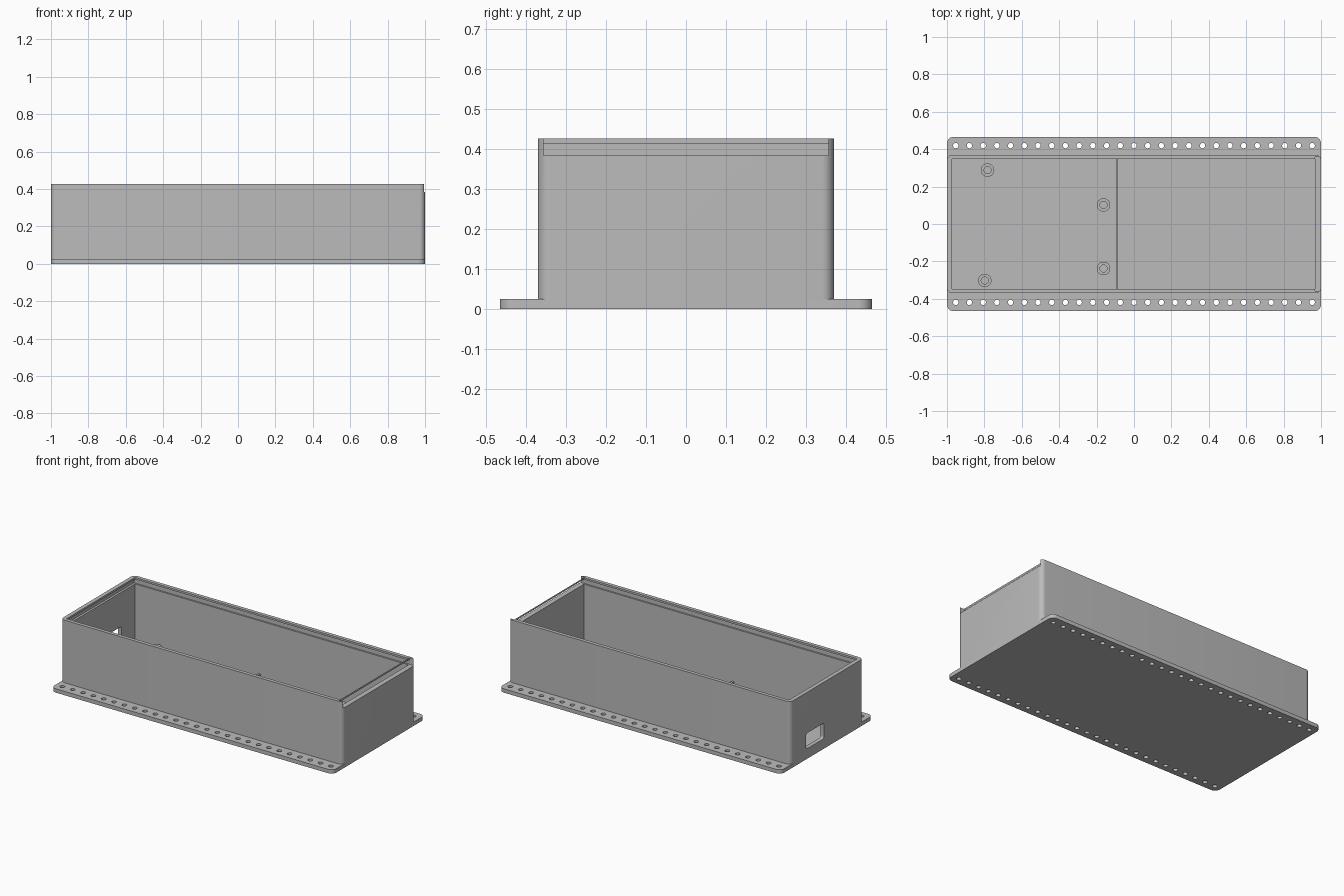
import bpy, bmesh, math
from mathutils import Matrix, Vector

if "Cube" in bpy.data.objects:
    bpy.data.objects.remove(bpy.data.objects["Cube"])

grey = bpy.data.materials.new("plain grey")
grey.use_nodes = True
grey.diffuse_color = (0.5, 0.5, 0.5, 1)
grey.node_tree.nodes["Principled BSDF"].inputs["Base Color"].default_value = (0.5, 0.5, 0.5, 1)

FLOOR = 0.025      # top of the base plate
TOP = 0.427        # rim height
WALL_Y = 0.37      # outer half width of the walls
INNER_Y = 0.347    # inner half width of the walls
LEDGE = 0.385      # bottom of the lid groove


def make_object(name, bm):
    bmesh.ops.recalc_face_normals(bm, faces=bm.faces)
    mesh = bpy.data.meshes.new(name)
    bm.to_mesh(mesh)
    bm.free()
    mesh.materials.append(grey)
    obj = bpy.data.objects.new(name, mesh)
    bpy.context.collection.objects.link(obj)
    return obj


def add_box(bm, low, high):
    low, high = Vector(low), Vector(high)
    matrix = Matrix.Translation((low + high) / 2) @ Matrix.Diagonal((*(high - low), 1))
    bmesh.ops.create_cube(bm, size=1, matrix=matrix)


def box(name, low, high):
    bm = bmesh.new()
    add_box(bm, low, high)
    return make_object(name, bm)


def cylinders(name, centres, radius, z0, z1, sides=24):
    bm = bmesh.new()
    for x, y in centres:
        bmesh.ops.create_cone(bm, cap_ends=True, segments=sides, radius1=radius, radius2=radius,
                              depth=z1 - z0, matrix=Matrix.Translation((x, y, (z0 + z1) / 2)))
    return make_object(name, bm)


def rounded_slab(name, half_x, half_y, radius, z0, z1, steps=8):
    """Upright prism with rounded vertical corners."""
    bm = bmesh.new()
    ring = []
    for i, (sx, sy) in enumerate([(1, 1), (-1, 1), (-1, -1), (1, -1)]):
        for k in range(steps + 1):
            a = (i + k / steps) * math.pi / 2
            ring.append(bm.verts.new((sx * (half_x - radius) + radius * math.cos(a),
                                      sy * (half_y - radius) + radius * math.sin(a), z0)))
    base = bm.faces.new(ring)
    top = bmesh.ops.extrude_face_region(bm, geom=[base])["geom"]
    bmesh.ops.translate(bm, vec=(0, 0, z1 - z0),
                        verts=[g for g in top if isinstance(g, bmesh.types.BMVert)])
    return make_object(name, bm)


def cut(obj, cutter):
    mod = obj.modifiers.new("cut", "BOOLEAN")
    mod.operation = "DIFFERENCE"
    mod.solver = "EXACT"
    mod.object = cutter
    bpy.context.view_layer.update()
    bpy.context.view_layer.objects.active = obj
    bpy.ops.object.modifier_apply(modifier=mod.name)
    bpy.data.objects.remove(cutter)


def smooth(obj):
    bpy.ops.object.select_all(action="DESELECT")
    obj.select_set(True)
    bpy.context.view_layer.objects.active = obj
    bpy.ops.object.shade_smooth_by_angle(angle=math.radians(30))


# Base plate with a row of holes along each flange
base_plate = rounded_slab("base_plate", 1.0, 0.466, 0.035, 0, FLOOR)
holes = [(-0.953 + i * 0.0733, side * 0.419) for i in range(27) for side in (-1, 1)]
cut(base_plate, cylinders("hole_cutter", holes, 0.0145, -0.1, 0.1, 16))

# Walls, hollowed out
walls = rounded_slab("walls", 1.0, WALL_Y, 0.03, FLOOR, TOP)
cut(walls, box("cavity_cutter", (-0.974, -INNER_Y, -0.1), (0.968, INNER_Y, 1)))

# Lid groove, open at one lowered end
cut(walls, box("groove_cutter", (-0.988, -0.357, LEDGE), (1.1, 0.357, 0.415)))
cut(walls, box("end_cutter", (0.968, -0.357, LEDGE), (1.1, 0.357, 1)))

# Cable window in the closed end
window = rounded_slab("window_cutter", 0.05, 0.09, 0.012, -0.1, 0.1)
window.rotation_euler.y = math.pi / 2
window.location = (-1.0, 0.12, 0.115)
cut(walls, window)

# Low divider rib across the floor
box("floor_divider", (-0.097, -INNER_Y, FLOOR), (-0.085, INNER_Y, 0.045))

# Screw bosses
posts = [(-0.783, 0.288), (-0.798, -0.302), (-0.163, 0.102), (-0.163, -0.238)]
bosses = cylinders("screw_bosses", posts, 0.036, FLOOR, 0.055)
cut(bosses, cylinders("boss_cutter", posts, 0.019, -0.1, 0.2))

for part in (base_plate, walls, bosses):
    smooth(part)
